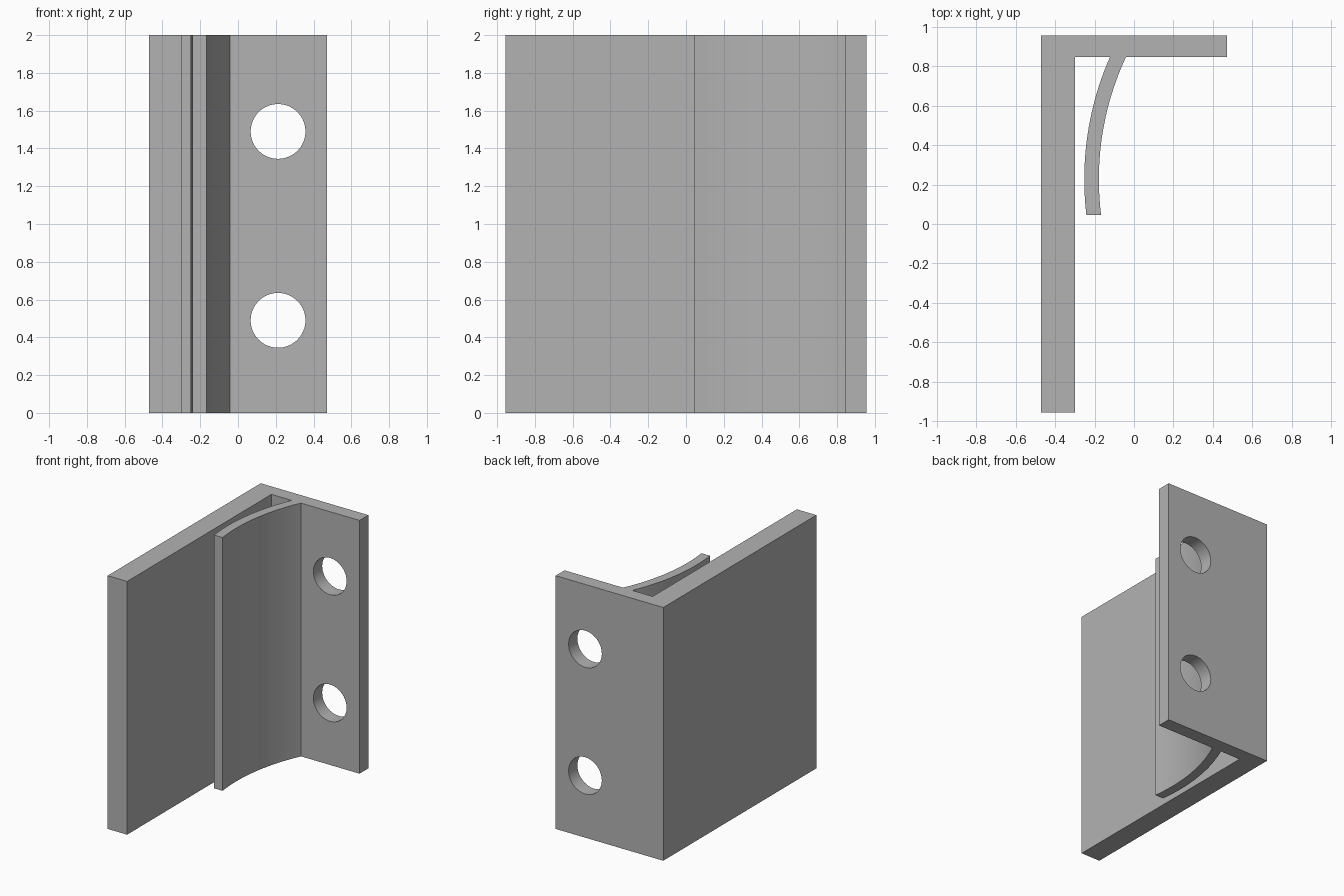
import bpy, bmesh, math

old = bpy.data.objects.get("Cube")
if old:
    bpy.data.objects.remove(old, do_unlink=True)

HEIGHT = 2.0
LEFT, RIGHT, FRONT, BACK = -0.47, 0.47, -0.955, 0.955
WALL_X = -0.30            # inner face of the thick wall
PLATE_Y = 0.845           # inner face of the back plate
FIN_END = 0.045           # free end of the curved fin
FIN_Y, FIN_X = 0.227, 1.287   # centre of the fin's arcs

grey = bpy.data.materials.new("plain grey")
grey.use_nodes = True
colour = (0.45, 0.45, 0.45, 1)
grey.diffuse_color = colour
grey.node_tree.nodes["Principled BSDF"].inputs["Base Color"].default_value = colour


def fin_arc(radius, steps=20):
    """Points on one side of the fin, from the back plate to the free end."""
    a = math.asin((PLATE_Y - FIN_Y) / radius)
    b = math.asin((FIN_END - FIN_Y) / radius)
    angles = [a + (b - a) * i / steps for i in range(steps + 1)]
    return [(FIN_X - radius * math.cos(t), FIN_Y + radius * math.sin(t)) for t in angles]


# Bracket: one extruded section with wall, back plate and curved fin
section = [(LEFT, BACK), (LEFT, FRONT), (WALL_X, FRONT), (WALL_X, PLATE_Y)]
section += fin_arc(1.539) + fin_arc(1.465)[::-1]
section += [(RIGHT, PLATE_Y), (RIGHT, BACK)]

bm = bmesh.new()
face = bm.faces.new([bm.verts.new((x, y, 0)) for x, y in section])
top = bmesh.ops.extrude_face_region(bm, geom=[face])["geom"]
bmesh.ops.translate(bm, vec=(0, 0, HEIGHT),
                    verts=[v for v in top if isinstance(v, bmesh.types.BMVert)])
bmesh.ops.recalc_face_normals(bm, faces=bm.faces)
mesh = bpy.data.meshes.new("bracket")
bm.to_mesh(mesh)
bm.free()
mesh.materials.append(grey)
bracket = bpy.data.objects.new("bracket", mesh)
bpy.context.collection.objects.link(bracket)

# Two round bolt holes through the back plate
for z in (0.49, 1.49):
    bpy.ops.mesh.primitive_cylinder_add(vertices=64, radius=0.145, depth=0.3,
                                        location=(0.212, 0.9, z),
                                        rotation=(math.pi / 2, 0, 0))
    cutter = bpy.context.object
    cutter.name = "hole_cutter"
    cutter.data.materials.append(grey)
    hole = bracket.modifiers.new("bolt hole", 'BOOLEAN')
    hole.operation = 'DIFFERENCE'
    hole.solver = 'EXACT'
    hole.object = cutter
    bpy.ops.object.select_all(action='DESELECT')
    bracket.select_set(True)
    bpy.context.view_layer.objects.active = bracket
    bpy.ops.object.modifier_apply(modifier=hole.name)
    bpy.data.objects.remove(cutter, do_unlink=True)

bpy.ops.object.shade_smooth_by_angle(angle=math.radians(30))
